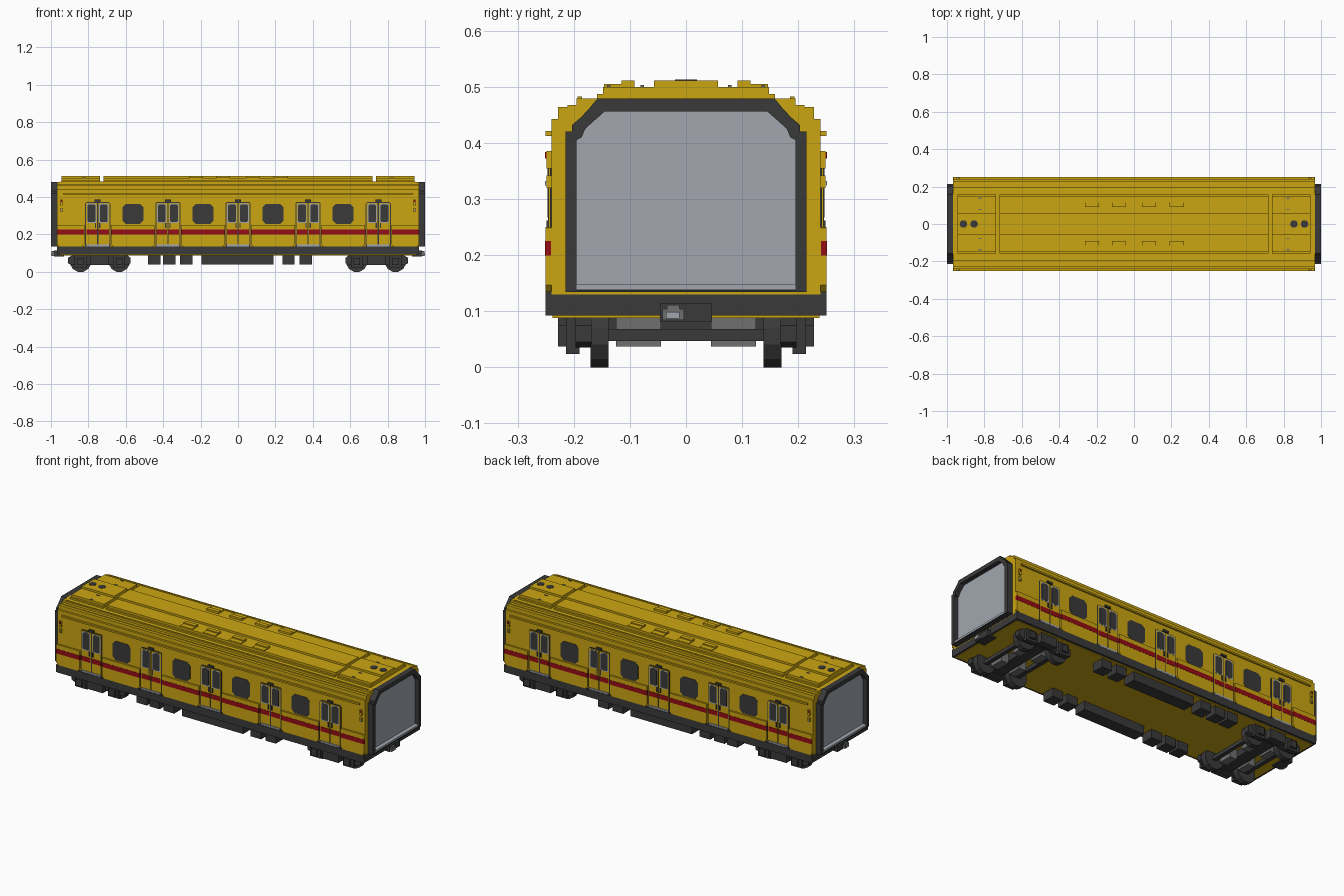
import bpy, bmesh, math
from mathutils import Matrix, Vector

cube = bpy.data.objects.get("Cube")
if cube:
    bpy.data.objects.remove(cube, do_unlink=True)


def material(name, rgb):
    m = bpy.data.materials.new(name)
    m.use_nodes = True
    m.diffuse_color = (*rgb, 1)
    bsdf = m.node_tree.nodes["Principled BSDF"]
    bsdf.inputs["Base Color"].default_value = (*rgb, 1)
    bsdf.inputs["Roughness"].default_value = 0.7
    return m


YELLOW = material("body yellow", (0.60, 0.38, 0.006))
DARK = material("dark grey", (0.042, 0.042, 0.042))
RED = material("stripe red", (0.30, 0.004, 0.008))
LIGHT = material("light grey", (0.36, 0.39, 0.43))
MID = material("mid grey", (0.16, 0.16, 0.16))


def finish(name, bm, mat):
    bmesh.ops.recalc_face_normals(bm, faces=bm.faces)
    mesh = bpy.data.meshes.new(name)
    bm.to_mesh(mesh)
    bm.free()
    mesh.materials.append(mat)
    ob = bpy.data.objects.new(name, mesh)
    bpy.context.collection.objects.link(ob)
    return ob


def boxes(name, mat, items, mirror=""):
    """Boxes given as (x0, x1, y0, y1, z0, z1), repeated across the mirror axes."""
    bm = bmesh.new()
    for x0, x1, y0, y1, z0, z1 in items:
        for sx in (1, -1) if "x" in mirror else (1,):
            for sy in (1, -1) if "y" in mirror else (1,):
                centre = Vector((sx * (x0 + x1) / 2, sy * (y0 + y1) / 2, (z0 + z1) / 2))
                size = Matrix.Diagonal((x1 - x0, y1 - y0, z1 - z0, 1))
                bmesh.ops.create_cube(bm, size=1, matrix=Matrix.Translation(centre) @ size)
    return finish(name, bm, mat)


def prisms(name, mat, items, mirror=""):
    """Outlines extruded along 'x' (points y, z) or 'y' (points x, z)."""
    bm = bmesh.new()
    for axis, outline, lo, hi in items:
        for sx in (1, -1) if "x" in mirror else (1,):
            for sy in (1, -1) if "y" in mirror else (1,):
                def put(p, d):
                    x, y = (d, p[0]) if axis == "x" else (p[0], d)
                    return bm.verts.new((sx * x, sy * y, p[1]))
                a = [put(p, lo) for p in outline]
                b = [put(p, hi) for p in outline]
                bm.faces.new(a)
                bm.faces.new(b)
                for i in range(len(a)):
                    j = (i + 1) % len(a)
                    bm.faces.new((a[i], a[j], b[j], b[i]))
    return finish(name, bm, mat)


def both_halves(half):
    return half + [(-y, z) for y, z in reversed(half)]


def cut_rect(x0, x1, z0, z1, low, high):
    """Rectangle with chamfered bottom and top corners."""
    return [(x0 + low, z0), (x1 - low, z0), (x1, z0 + low), (x1, z1 - high),
            (x1 - high, z1), (x0 + high, z1), (x0, z1 - high), (x0, z0 + low)]


DOORS = [-0.75, -0.375, 0, 0.375, 0.75]
END = 0.967

# Body shell with a stepped roof shoulder
shell = both_halves([(0.24, 0.13), (0.24, 0.443), (0.228, 0.443), (0.228, 0.464),
                     (0.211, 0.464), (0.211, 0.468), (0.195, 0.468), (0.195, 0.479)])
prisms("body_shell", YELLOW, [("x", shell, -END, END)])

# Skirt and floor underside
boxes("skirt", DARK, [(-END, END, -0.25, 0.25, 0.092, 0.135)])
boxes("floor_underside", YELLOW, [(-0.955, 0.955, -0.238, 0.238, 0.088, 0.094)])

# Lower side panels between the doors, and the gutter rail
edges = [-END] + [d + s * 0.07 for d in DOORS for s in (-1, 1)] + [END]
spans = list(zip(edges[::2], edges[1::2]))
prisms("lower_side_panels", YELLOW,
       [("y", cut_rect(a, b, 0.135, 0.25, 0.012, 0.002), 0.239, 0.25) for a, b in spans], "y")
boxes("gutter_rail", YELLOW, [(-0.935, 0.935, 0.239, 0.25, 0.412, 0.421)], "y")

# Red waist stripe over panels and door leaves
boxes("waist_stripe", RED,
      [(a, b + 0.0005, 0.2405, 0.251, 0.199, 0.225) for a, b in spans] +
      [(d + s * 0.032 - 0.028, d + s * 0.032 + 0.028, 0.24, 0.2465, 0.199, 0.225)
       for d in DOORS for s in (-1, 1)], "y")

# Side windows
prisms("side_windows", DARK,
       [("y", cut_rect(x - 0.056, x + 0.056, 0.255, 0.363, 0.018, 0.018), 0.238, 0.242)
        for x in (-0.5625, -0.1875, 0.1875, 0.5625)], "y")

# Sliding doors: dark recess, twin leaves, trims and glass
prisms("door_recess", DARK,
       [("y", cut_rect(d - 0.067, d + 0.067, 0.135, 0.374, 0.002, 0.008), 0.238, 0.242)
        for d in DOORS], "y")
leaves = [d + s * 0.0325 for d in DOORS for s in (-1, 1)]
boxes("door_leaves", YELLOW, [(c - 0.0295, c + 0.0295, 0.24, 0.245, 0.146, 0.369) for c in leaves], "y")
prisms("door_window_trim", LIGHT,
       [("y", cut_rect(c - 0.025, c + 0.025, 0.262, 0.365, 0.005, 0.008), 0.244, 0.246)
        for c in leaves], "y")
prisms("door_glass", DARK,
       [("y", cut_rect(c - 0.021, c + 0.021, 0.267, 0.361, 0.005, 0.008), 0.245, 0.247)
        for c in leaves], "y")
boxes("door_sill", LIGHT, [(d - 0.06, d + 0.06, 0.24, 0.249, 0.136, 0.145) for d in DOORS], "y")
boxes("door_handles", DARK, [(d + s * 0.011 - 0.003, d + s * 0.011 + 0.003, 0.244, 0.249, 0.235, 0.262)
                             for d in DOORS for s in (-1, 1)], "y")
boxes("door_header_lamp", DARK, [(d - 0.016, d + 0.016, 0.239, 0.249, 0.374, 0.386) for d in DOORS], "y")

# Marker lamps near the ends of each side
boxes("marker_housing", YELLOW, [(0.937, 0.95, 0.239, 0.249, 0.354, 0.386),
                                 (0.937, 0.95, 0.239, 0.249, 0.32, 0.342)], "xy")
boxes("marker_red_lens", RED, [(0.939, 0.948, 0.24, 0.251, 0.372, 0.384)], "xy")
boxes("marker_clear_lens", LIGHT, [(0.939, 0.948, 0.24, 0.251, 0.324, 0.332)], "xy")

# Roof units: long centre deck and a shorter deck at each end
deck = both_halves([(0.159, 0.478), (0.159, 0.4875), (0.148, 0.4875), (0.148, 0.5)])
prisms("roof_centre_deck", YELLOW, [("x", deck, -0.718, 0.718)])
prisms("roof_end_deck", YELLOW, [("x", deck, 0.737, 0.943)], "x")
boxes("roof_spine", YELLOW, [(-0.718, 0.718, -0.057, 0.057, 0.499, 0.511)])
boxes("roof_end_spine", YELLOW, [(0.737, 0.943, -0.057, 0.057, 0.499, 0.511)], "x")
boxes("roof_vents", YELLOW,
      [(x - 0.038, x + 0.038, 0.092, y1, 0.499, z1) for x in (-0.225, -0.08, 0.08, 0.228)
       for y1, z1 in ((0.115, 0.511), (0.146, 0.505))], "y")
boxes("roof_shoulder_rib", YELLOW, [(-0.95, 0.95, 0.185, 0.193, 0.478, 0.483)], "y")
boxes("roof_brackets", MID, [(0.815, 0.832, y - 0.003, y + 0.003, 0.499, 0.503)
                             for y in (0.078, 0.138)], "xy")

# Roof discs on the end decks
bm = bmesh.new()
for x in (-0.912, -0.855, 0.855, 0.912):
    bmesh.ops.create_cone(bm, cap_ends=True, segments=12, radius1=0.02, radius2=0.02, depth=0.004,
                          matrix=Matrix.Translation((x, 0, 0.511)))
finish("roof_discs", bm, DARK)

# Gangway: dark frame around a light, recessed end panel
outer = [(0.215, 0.134), (0.215, 0.42), (0.203, 0.42), (0.203, 0.432), (0.187, 0.446),
         (0.172, 0.462), (0.158, 0.479)]
inner = [(0.195, 0.138), (0.195, 0.405), (0.186, 0.41), (0.180, 0.424), (0.172, 0.432),
         (0.162, 0.441), (0.145, 0.456)]
outer, inner = both_halves(outer), both_halves(inner)
bm = bmesh.new()
for s in (-1, 1):
    rings = [[bm.verts.new((s * x, *p)) for p in pts]
             for pts, x in ((outer, 0.96), (outer, 1.0), (inner, 1.0), (inner, 0.96))]
    n = len(outer)
    for r in range(4):
        a, b = rings[r], rings[(r + 1) % 4]
        for i in range(n):
            j = (i + 1) % n
            bm.faces.new((a[i], a[j], b[j], b[i]))
finish("gangway_frame", bm, DARK)
prisms("gangway_panel", LIGHT, [("x", inner, 0.962, 0.975)], "x")
boxes("gangway_sill", LIGHT, [(0.97, 0.998, -0.2, 0.2, 0.139, 0.149)], "x")

# Couplers
boxes("coupler_body", DARK, [(0.93, 0.985, -0.046, 0.046, 0.082, 0.115)], "x")
boxes("coupler_head", MID, [(0.98, 0.996, -0.042, -0.004, 0.084, 0.104),
                            (0.98, 0.996, -0.034, -0.012, 0.104, 0.111)], "x")
boxes("coupler_face", LIGHT, [(0.994, 1.0, -0.036, -0.012, 0.087, 0.099)], "x")

# Bogies: wheels, axles, side frames, axle boxes, bolster and motors
AXLES = (0.635, 0.842)
bm = bmesh.new()
for x in AXLES:
    for sx in (-1, 1):
        for sy in (-1, 1):
            turn = Matrix.Rotation(math.pi / 2, 4, "X") @ Matrix.Rotation(math.pi / 12, 4, "Z")
            bmesh.ops.create_cone(bm, cap_ends=True, segments=12, radius1=0.058, radius2=0.058,
                                  depth=0.032,
                                  matrix=Matrix.Translation((sx * x, sy * 0.154, 0.056)) @ turn)
finish("wheels", bm, DARK)
boxes("axles", DARK, [(x - 0.011, x + 0.011, -0.14, 0.14, 0.047, 0.068) for x in AXLES], "x")
side = [(0.575, 0.045), (0.60, 0.035), (0.67, 0.035), (0.70, 0.045), (0.78, 0.045), (0.81, 0.035),
        (0.88, 0.035), (0.908, 0.045), (0.908, 0.075), (0.88, 0.092), (0.60, 0.092), (0.575, 0.075)]
prisms("bogie_side_frame", DARK, [("y", side, 0.168, 0.197)], "xy")
boxes("axle_boxes", DARK, [(x - 0.032, x + 0.032, 0.19, 0.214, 0.024, 0.09) for x in AXLES] +
      [(0.69, 0.79, 0.19, 0.228, 0.037, 0.09)] +
      [(x - 0.018, x + 0.018, 0.19, 0.228, 0.037, 0.075) for x in AXLES], "xy")
boxes("bogie_bolster", DARK, [(0.705, 0.775, -0.17, 0.17, 0.05, 0.09)], "x")
boxes("bogie_motors", MID, [(0.66, 0.705, 0.045, 0.125, 0.037, 0.09),
                            (0.775, 0.82, 0.045, 0.125, 0.037, 0.09)], "xy")

# Equipment boxes under the floor
boxes("underfloor_boxes", DARK,
      [(a, b, 0.155, 0.225, 0.04, 0.094) for a, b in
       ((-0.48, -0.415), (-0.4, -0.335), (-0.31, -0.243), (-0.195, 0.19), (0.237, 0.303), (0.33, 0.395))], "y")
